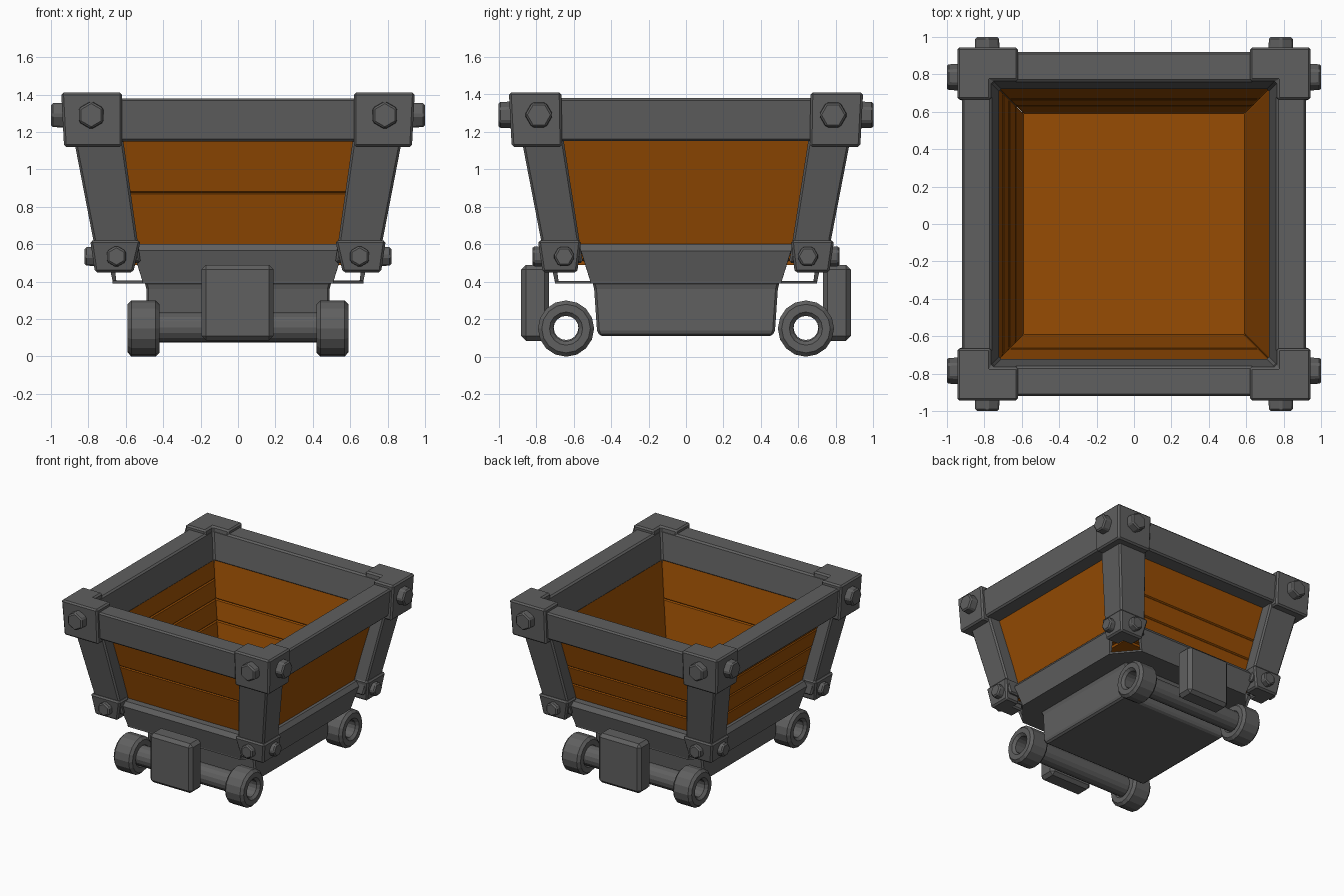
import bpy, bmesh, math
from mathutils import Matrix, Vector

if "Cube" in bpy.data.objects:
    bpy.data.objects.remove(bpy.data.objects["Cube"])


def material(name, rgb):
    m = bpy.data.materials.new(name)
    m.diffuse_color = (*rgb, 1)
    m.use_nodes = True
    m.node_tree.nodes["Principled BSDF"].inputs["Base Color"].default_value = m.diffuse_color
    return m


METAL = material("dark_grey_metal", (0.115, 0.115, 0.115))
WOOD = material("orange_brown_wood", (0.31, 0.073, 0.001))


def finish(name, bm, mat, bevel=0.012):
    bmesh.ops.recalc_face_normals(bm, faces=bm.faces)
    me = bpy.data.meshes.new(name)
    bm.to_mesh(me)
    bm.free()
    me.materials.append(mat)
    ob = bpy.data.objects.new(name, me)
    bpy.context.collection.objects.link(ob)
    if bevel:
        b = ob.modifiers.new("bevel", 'BEVEL')
        b.width = bevel
        b.segments = 1
        b.limit_method = 'ANGLE'
        b.angle_limit = math.radians(40)
    return ob


def loft(name, loops, mat, closed=False, bevel=0.012):
    """Join equal-length loops with quads; cap the ends or close into a ring."""
    bm = bmesh.new()
    rows = [[bm.verts.new(p) for p in lp] for lp in loops]
    n = len(rows[0])
    pairs = list(zip(rows, rows[1:]))
    if closed:
        pairs.append((rows[-1], rows[0]))
    else:
        bm.faces.new(rows[0])
        bm.faces.new(rows[-1])
    for a, b in pairs:
        for i in range(n):
            j = (i + 1) % n
            bm.faces.new((a[i], a[j], b[j], b[i]))
    return finish(name, bm, mat, bevel)


def square(hx, z, hy=None):
    hy = hx if hy is None else hy
    return [(-hx, -hy, z), (hx, -hy, z), (hx, hy, z), (-hx, hy, z)]


def box(name, lo, hi, mat, bevel=0.012):
    def rect(z):
        return [(lo[0], lo[1], z), (hi[0], lo[1], z), (hi[0], hi[1], z), (lo[0], hi[1], z)]
    return loft(name, [rect(lo[2]), rect(hi[2])], mat, bevel=bevel)


def angle_profile(sx, sy, z, out, arm_x, arm_y, inner):
    """L-shaped section wrapping one corner of the cart."""
    pts = [(out, out), (arm_x, out), (arm_x, inner), (inner, inner), (inner, arm_y), (out, arm_y)]
    return [(sx * x, sy * y, z) for x, y in pts]


def bolt(name, pos, axis, r, depth):
    bm = bmesh.new()
    rot = Vector((0, 0, 1)).rotation_difference(Vector(axis)).to_matrix().to_4x4()
    bmesh.ops.create_cone(bm, cap_ends=True, segments=6, radius1=r, radius2=r * 0.95,
                          depth=depth, matrix=Matrix.Translation(pos) @ rot)
    return finish(name, bm, METAL, 0.01)


def tube(name, x0, x1, y, z, r_out, r_in, n, bevel):
    def circle(x, r):
        return [(x, y + r * math.cos(2 * math.pi * i / n), z + r * math.sin(2 * math.pi * i / n))
                for i in range(n)]
    return loft(name, [circle(x0, r_out), circle(x1, r_out), circle(x1, r_in), circle(x0, r_in)],
                METAL, closed=True, bevel=bevel)


# Upper metal frame
loft("top_rim", [square(0.90, 1.15), square(0.92, 1.38), square(0.76, 1.38), square(0.72, 1.15)],
     METAL, closed=True)

# Lower frame: four thin-walled beams that stop short of the corners, and the base plate
for k, side in enumerate(("front", "right", "back", "left")):
    turn = Matrix.Rotation(k * math.pi / 2, 3, 'Z')
    shift = 0 if k % 2 == 0 else 0.03
    # section points: half length, distance from centre, height
    section = [(0.51, 0.70 - shift, 0.40), (0.56, 0.735 - shift, 0.565), (0.58, 0.71 - shift, 0.60),
               (0.58, 0.64, 0.60), (0.58, 0.64, 0.58), (0.56, 0.70 - shift, 0.56),
               (0.51, 0.68 - shift, 0.40)]
    loft(f"lower_beam_{side}",
         [[turn @ Vector((s * h, -d, z)) for h, d, z in section] for s in (-1, 1)], METAL, bevel=0)
plate = [(sx * x, sy * y) for sx, sy, f in ((1, 1, 0), (-1, 1, 1), (-1, -1, 0), (1, -1, 1))
         for x, y in (((0.67, 0.51), (0.51, 0.70)) if not f else ((0.51, 0.70), (0.67, 0.51)))]
loft("base_plate", [[(x, y, z) for x, y in plate] for z in (0.39, 0.405)], METAL, bevel=0)

# Corner posts, caps, brackets and their bolts
for sx in (-1, 1):
    for sy in (-1, 1):
        tag = ("right" if sx > 0 else "left") + ("_back" if sy > 0 else "_front")

        def corner(name, low, high):
            loft(f"{name}_{tag}", [angle_profile(sx, sy, *low), angle_profile(sx, sy, *high)], METAL)
        corner("corner_post", (0.50, 0.75, 0.52, 0.55, 0.63), (1.20, 0.885, 0.62, 0.66, 0.76))
        corner("top_corner_cap", (1.12, 0.93, 0.62, 0.66, 0.73), (1.41, 0.945, 0.62, 0.665, 0.765))
        corner("lower_bracket", (0.45, 0.765, 0.56, 0.58, 0.64), (0.62, 0.79, 0.52, 0.56, 0.67))
        for label, c, z, mid, r, d in (("top", 0.785, 1.29, 0.96, 0.077, 0.08),
                                       ("lower", 0.65, 0.535, 0.78, 0.06, 0.08)):
            bolt(f"{label}_bolt_a_{tag}", (sx * c, sy * mid, z), (0, sy, 0), r, d)
            bolt(f"{label}_bolt_b_{tag}", (sx * mid, sy * c, z), (sx, 0, 0), r, d)

# Sloped wooden planks on each side, and the floor
seams = {"front": (0.51, 0.875, 1.19), "right": (0.51, 1.19),
         "back": (0.51, 0.72, 0.875, 1.19), "left": (0.51, 0.72, 0.875, 1.02, 1.19)}
for k, (side, levels) in enumerate(seams.items()):
    turn = Matrix.Rotation(k * math.pi / 2, 3, 'Z')
    for n, (z0, z1) in enumerate(zip(levels, levels[1:])):
        loops = []
        for z in (z0, z1):
            o = 0.655 + (z - 0.6) * 0.22
            i = o - 0.05
            loops.append([turn @ Vector(p) for p in
                          ((-o, -o, z), (o, -o, z), (i, -i, z), (-i, -i, z))])
        loft(f"{side}_plank_{n + 1}", loops, WOOD, bevel=0.008)
box("wood_floor", (-0.6, -0.6, 0.49), (0.6, 0.6, 0.53), WOOD, 0)

# Undercarriage block
loft("chassis", [square(0.48, 0.11, 0.46), square(0.49, 0.14, 0.475),
                 square(0.49, 0.36, 0.49), square(0.50, 0.40, 0.50)], METAL)

# Axles, wheels and bumpers at both ends
for sy, end in ((-1, "front"), (1, "back")):
    tube(f"{end}_axle", -0.45, 0.45, sy * 0.64, 0.155, 0.08, 0.066, 16, 0)
    for sx, side in ((-1, "left"), (1, "right")):
        tube(f"{end}_{side}_wheel", sx * 0.42, sx * 0.59, sy * 0.64, 0.15, 0.15, 0.068, 16, 0.02)
    y0, y1 = sorted((sy * 0.73, sy * 0.88))
    box(f"{end}_bumper", (-0.195, y0, 0.085), (0.19, y1, 0.49), METAL, 0.025)
